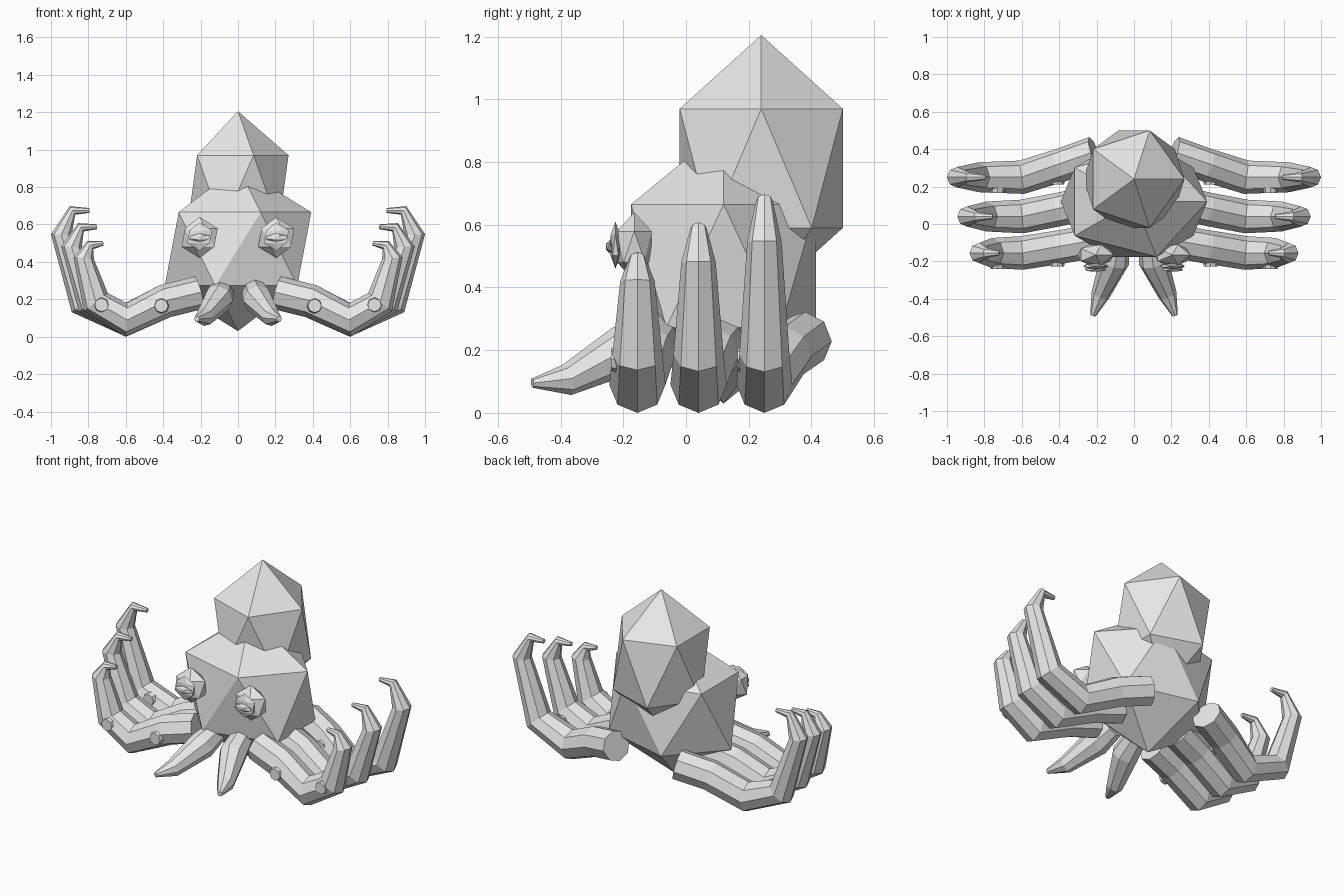
import bpy, bmesh, math
from mathutils import Vector, Matrix

cube = bpy.data.objects.get("Cube")
if cube:
    bpy.data.objects.remove(cube, do_unlink=True)

grey = bpy.data.materials.new("plain_grey")
grey.use_nodes = True
grey.diffuse_color = (0.8, 0.8, 0.8, 1)
grey.node_tree.nodes["Principled BSDF"].inputs["Base Color"].default_value = (0.8, 0.8, 0.8, 1)


def finish(bm, name):
    bmesh.ops.recalc_face_normals(bm, faces=bm.faces)
    mesh = bpy.data.meshes.new(name)
    bm.to_mesh(mesh)
    bm.free()
    mesh.materials.append(grey)
    obj = bpy.data.objects.new(name, mesh)
    bpy.context.collection.objects.link(obj)
    return obj


def faceted_ball(name, centre, size):
    bm = bmesh.new()
    bmesh.ops.create_icosphere(bm, subdivisions=1, radius=1)
    bmesh.ops.transform(bm, verts=bm.verts, matrix=Matrix.Translation(centre) @ Matrix.Diagonal((*size, 1)))
    return finish(bm, name)


def tentacle(name, points, radii, reference, sign, sides=8):
    """Tapered tube with one ring per path point and closed ends."""
    path = [Vector((x * sign, y, z)) for x, y, z in points]
    bm = bmesh.new()
    rings = []
    for i, (p, r) in enumerate(zip(path, radii)):
        before = (p - path[i - 1]).normalized() if i else Vector()
        after = (path[i + 1] - p).normalized() if i + 1 < len(path) else Vector()
        along = (before + after).normalized()
        across = (reference - along * reference.dot(along)).normalized()
        up = along.cross(across)
        ring = []
        for k in range(sides):
            a = math.tau * k / sides
            ring.append(bm.verts.new(p + r * (across * math.cos(a) + up * math.sin(a))))
        rings.append(ring)
    for a, b in zip(rings, rings[1:]):
        for k in range(sides):
            n = (k + 1) % sides
            bm.faces.new((a[k], a[n], b[n], b[k]))
    bm.faces.new(rings[0])
    bm.faces.new(rings[-1])
    return finish(bm, name)


def sucker(name, centre):
    # Short disc facing the front
    bm = bmesh.new()
    bmesh.ops.create_cone(bm, cap_ends=True, segments=8, radius1=0.042, radius2=0.036, depth=0.03)
    bmesh.ops.transform(bm, verts=bm.verts,
                        matrix=Matrix.Translation(centre) @ Matrix.Rotation(math.pi / 2, 4, 'X'))
    return finish(bm, name)


# Body and the tall head rising behind it
faceted_ball("body", (0, 0.12, 0.469), (0.438, 0.347, 0.439))
faceted_ball("head", (0, 0.24, 0.78), (0.302, 0.306, 0.425))

# Side tentacles: name, y, base y, outer bend x, upper bend (x, z), hook (x, z), tip (x, z)
arms = [
    ("front", -0.155, -0.09, 0.76, (0.825, 0.42), (0.79, 0.49), (0.72, 0.50)),
    ("middle", 0.04, 0.12, 0.79, (0.89, 0.48), (0.84, 0.585), (0.755, 0.588)),
    ("back", 0.25, 0.38, 0.83, (0.945, 0.545), (0.885, 0.675), (0.795, 0.675)),
]

for side, s in (("left", 1), ("right", -1)):
    for row, y, base_y, bend, upper, hook, tip in arms:
        path = [(0.21, base_y, 0.235), (0.39, y + (base_y - y) * 0.5, 0.19), (0.6, y, 0.09), (bend, y, 0.185),
                (upper[0], y, upper[1]), (hook[0], y, hook[1]), (tip[0], y, tip[1])]
        tentacle(f"{row}_{side}_tentacle", path,
                 (0.09, 0.09, 0.09, 0.08, 0.055, 0.027, 0.013), Vector((0, 1, 0)), s)
        if row != "middle":
            sucker(f"{row}_{side}_inner_sucker", (0.41 * s, y + (base_y - y) * 0.5 - 0.09, 0.165))
            sucker(f"{row}_{side}_outer_sucker", (0.73 * s, y - 0.07, 0.17))

    # Short feeler reaching forward
    tentacle(f"{side}_feeler",
             [(0.085, -0.08, 0.25), (0.105, -0.2, 0.2), (0.18, -0.38, 0.105), (0.22, -0.49, 0.095)],
             (0.065, 0.08, 0.05, 0.015), Vector((1, 0, 0)), s)

    # Eye with raised iris and slit pupil
    faceted_ball(f"{side}_eye", (0.205 * s, -0.165, 0.53), (0.108, 0.065, 0.11))
    faceted_ball(f"{side}_iris", (0.205 * s, -0.225, 0.535), (0.075, 0.018, 0.075))
    faceted_ball(f"{side}_pupil", (0.205 * s, -0.243, 0.53), (0.065, 0.014, 0.022))
